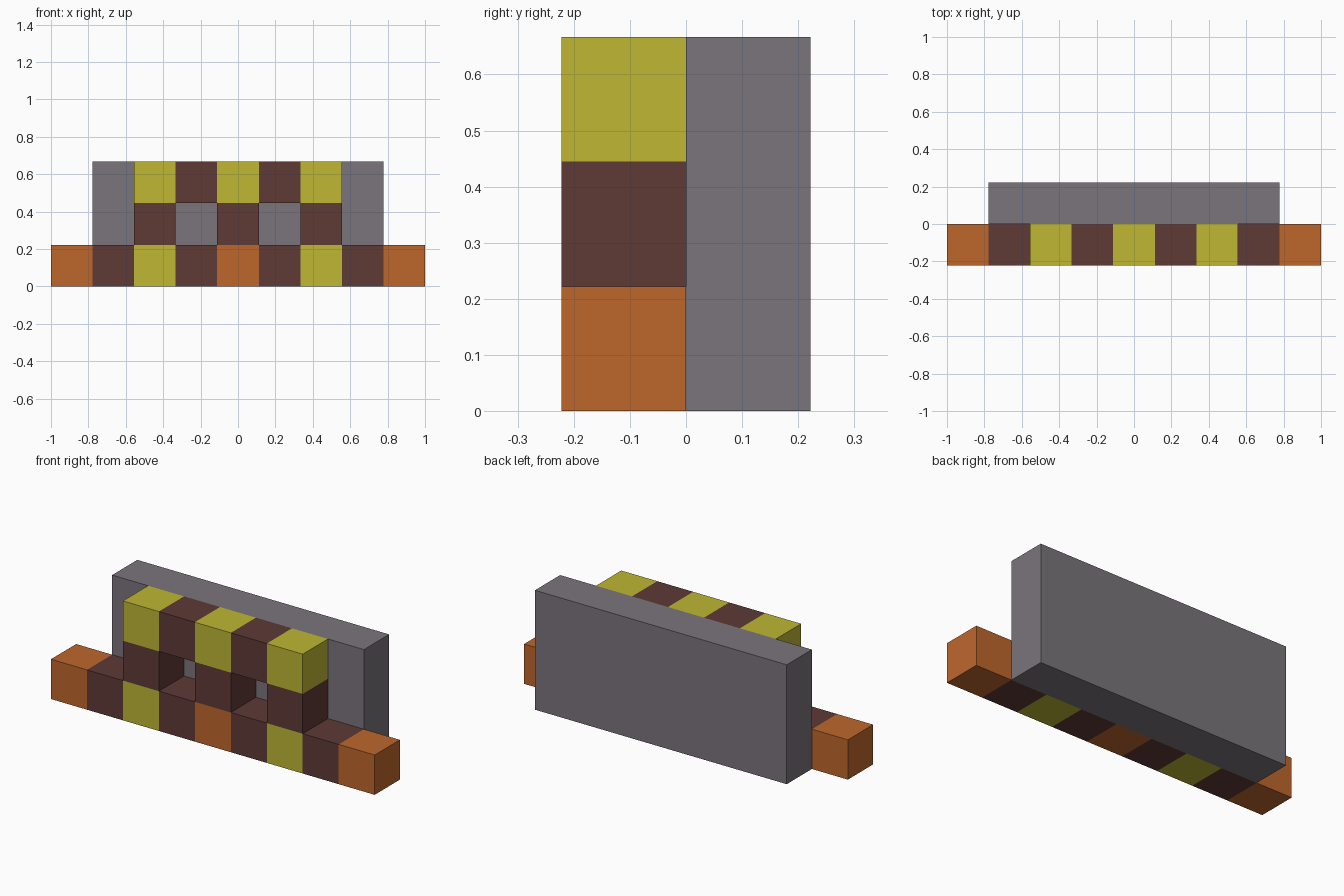
import bpy
import bmesh
from mathutils import Vector

cube = bpy.data.objects.get("Cube")
if cube:
    bpy.data.objects.remove(cube, do_unlink=True)

U = 2 / 9  # edge length of one block


def srgb(*rgb):
    lin = [c / 255 / 12.92 if c <= 10 else ((c / 255 + 0.055) / 1.055) ** 2.4 for c in rgb]
    return (*lin, 1.0)


def make_material(name, colour):
    mat = bpy.data.materials.new(name)
    mat.use_nodes = True
    mat.diffuse_color = colour
    bsdf = next(n for n in mat.node_tree.nodes if n.type == 'BSDF_PRINCIPLED')
    bsdf.inputs["Base Color"].default_value = colour
    bsdf.inputs["Roughness"].default_value = 0.8
    return mat


grey = make_material("stone grey", srgb(122, 117, 124))
brown = make_material("dark brown", srgb(94, 58, 53))
yellow = make_material("mustard yellow", srgb(191, 183, 52))
orange = make_material("burnt orange", srgb(190, 103, 44))


def new_object(name, bm, materials):
    mesh = bpy.data.meshes.new(name)
    bm.to_mesh(mesh)
    bm.free()
    for mat in materials:
        mesh.materials.append(mat)
    obj = bpy.data.objects.new(name, mesh)
    bpy.context.collection.objects.link(obj)
    return obj


# Back wall: one plain slab, seven blocks wide and three high
bm = bmesh.new()
bmesh.ops.create_cube(bm, size=1)
bmesh.ops.scale(bm, vec=(7 * U, U, 3 * U), verts=bm.verts)
bmesh.ops.translate(bm, vec=(0, U / 2, 1.5 * U), verts=bm.verts)
new_object("back_wall", bm, [grey])

# Front blocks, bottom row first; a space is an open window or empty end
ROWS = ["OBYBOBYBO",
        "  B B B  ",
        "  YBYBY  "]
COLOURS = "BYO"


def filled(col, row):
    return 0 <= row < len(ROWS) and 0 <= col < 9 and ROWS[row][col] != " "


bm = bmesh.new()
for row, line in enumerate(ROWS):
    for col, key in enumerate(line):
        if key == " ":
            continue
        centre = Vector(((col - 4) * U, -U / 2, (row + 0.5) * U))
        verts = bmesh.ops.create_cube(bm, size=U)["verts"]
        faces = list({f for v in verts for f in v.link_faces})
        inner = []
        for f in faces:
            f.normal_update()
            f.material_index = COLOURS.index(key)
            dx, dy, dz = (round(c) for c in f.normal)
            # Drop faces pressed against a neighbouring block
            if dy == 0 and filled(col + dx, row + dz):
                inner.append(f)
        bmesh.ops.translate(bm, vec=centre, verts=verts)
        bmesh.ops.delete(bm, geom=inner, context='FACES')
bmesh.ops.remove_doubles(bm, verts=bm.verts, dist=0.001)
new_object("front_blocks", bm, [brown, yellow, orange])
